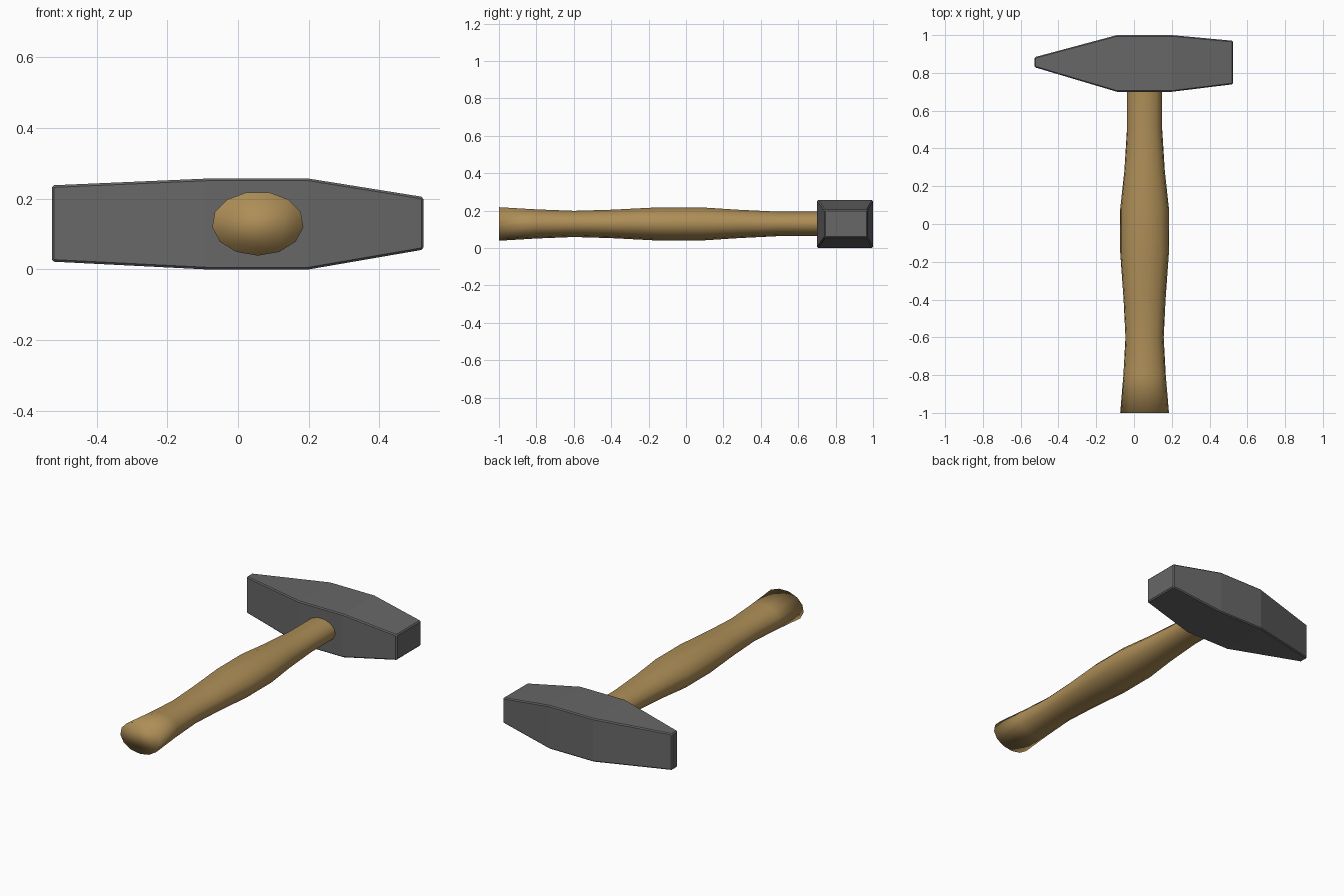
import bpy, bmesh, math

if "Cube" in bpy.data.objects:
    bpy.data.objects.remove(bpy.data.objects["Cube"])


def material(name, rgb):
    m = bpy.data.materials.new(name)
    m.diffuse_color = (*rgb, 1)
    m.use_nodes = True
    m.node_tree.nodes["Principled BSDF"].inputs["Base Color"].default_value = m.diffuse_color
    return m


def loft(name, rings, mat, smooth):
    """Skin a list of equal-length point rings and cap both ends."""
    bm = bmesh.new()
    loops = [[bm.verts.new(p) for p in ring] for ring in rings]
    n = len(loops[0])
    for a, b in zip(loops, loops[1:]):
        for i in range(n):
            j = (i + 1) % n
            bm.faces.new((a[i], a[j], b[j], b[i]))
    bm.faces.new(loops[0])
    bm.faces.new(loops[-1])
    bmesh.ops.recalc_face_normals(bm, faces=bm.faces)
    for f in bm.faces:
        f.smooth = smooth
    me = bpy.data.meshes.new(name)
    bm.to_mesh(me)
    bm.free()
    me.materials.append(mat)
    ob = bpy.data.objects.new(name, me)
    bpy.context.collection.objects.link(ob)
    return ob


steel = material("dark_steel", (0.135, 0.135, 0.135))
wood = material("wood", (0.42, 0.27, 0.095))

# hammer head: rectangular sections along x (x, y0, y1, z0, z1)
sections = [(-0.527, 0.83, 0.883, 0.022, 0.238),
            (-0.09, 0.70, 1.0, 0.0, 0.257),
            (0.20, 0.70, 1.0, 0.0, 0.257),
            (0.525, 0.74, 0.97, 0.056, 0.205)]
head = loft("hammer_head",
            [[(x, a, c), (x, b, c), (x, b, d), (x, a, d)] for x, a, b, c, d in sections],
            steel, False)
bev = head.modifiers.new("edge_bevel", 'BEVEL')
bev.width = 0.006
bev.segments = 1
bev.limit_method = 'ANGLE'
bev.angle_limit = math.radians(40)

# handle: 13-sided oval sections along y (y, half width, half height)
profile = [(-1.0, 0.130, 0.091), (-0.8, 0.113, 0.079), (-0.6, 0.102, 0.071),
           (-0.4, 0.112, 0.077), (-0.15, 0.130, 0.090), (0.08, 0.130, 0.090),
           (0.28, 0.108, 0.077), (0.5, 0.094, 0.066), (0.7, 0.094, 0.066),
           (0.85, 0.095, 0.067)]
SIDES = 13
angles = [2 * math.pi * i / SIDES for i in range(SIDES)]
loft("handle",
     [[(0.056 + w * math.sin(t), y, 0.130 - h * math.cos(t)) for t in angles]
      for y, w, h in profile],
     wood, True)
